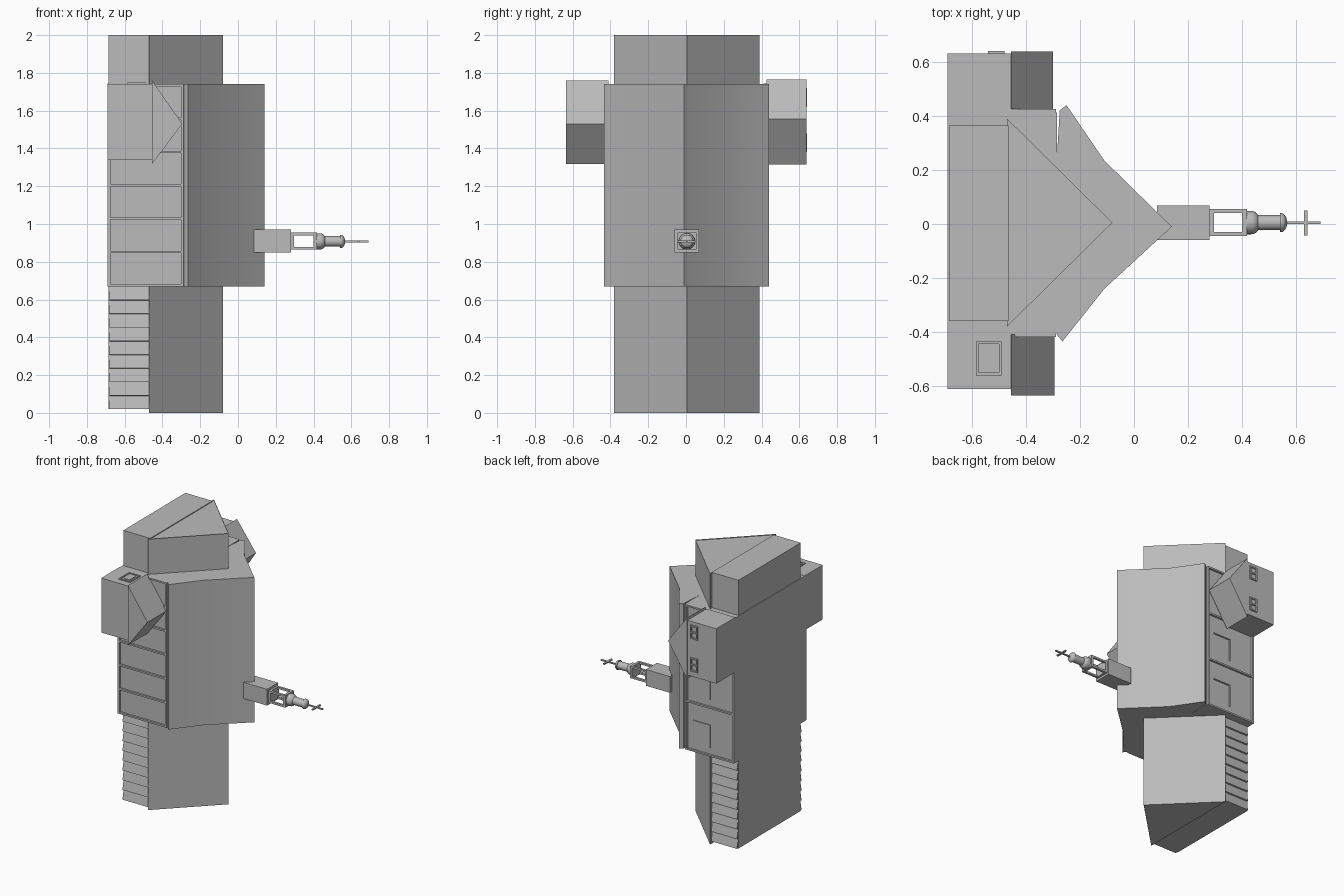
import bpy, bmesh, math
from mathutils import Matrix, Vector

if "Cube" in bpy.data.objects:
    bpy.data.objects.remove(bpy.data.objects["Cube"])

grey = bpy.data.materials.new("matte grey")
grey.diffuse_color = (0.5, 0.5, 0.5, 1)
grey.use_nodes = True
grey.node_tree.nodes["Principled BSDF"].inputs["Base Color"].default_value = grey.diffuse_color


def finish(bm, name):
    bmesh.ops.recalc_face_normals(bm, faces=bm.faces)
    me = bpy.data.meshes.new(name)
    bm.to_mesh(me)
    bm.free()
    ob = bpy.data.objects.new(name, me)
    me.materials.append(grey)
    bpy.context.collection.objects.link(ob)
    return ob


def smooth(ob):
    bpy.ops.object.select_all(action='DESELECT')
    ob.select_set(True)
    bpy.context.view_layer.objects.active = ob
    bpy.ops.object.shade_smooth_by_angle(angle=math.radians(30))


def boxes(name, specs):
    """Each spec is x0, x1, y0, y1, z0, z1."""
    bm = bmesh.new()
    for x0, x1, y0, y1, z0, z1 in specs:
        m = Matrix.Translation(((x0 + x1) / 2, (y0 + y1) / 2, (z0 + z1) / 2))
        m = m @ Matrix.Diagonal((x1 - x0, abs(y1 - y0), z1 - z0, 1))
        bmesh.ops.create_cube(bm, size=1, matrix=m)
    return finish(bm, name)


def prism(name, pts, a, b, axis, rim=0):
    """Extrude a profile along z (points x, y), y or x; optional sunken end."""
    place = {'z': lambda p, t: (p[0], p[1], t),
             'y': lambda p, t: (p[0], t, p[1]),
             'x': lambda p, t: (t, p[0], p[1])}[axis]
    bm = bmesh.new()
    lo = [bm.verts.new(place(p, a)) for p in pts]
    hi = [bm.verts.new(place(p, b)) for p in pts]
    n = len(pts)
    bm.faces.new(lo)
    top = bm.faces.new(hi)
    for i in range(n):
        bm.faces.new((lo[i], lo[(i + 1) % n], hi[(i + 1) % n], hi[i]))
    if rim:
        bmesh.ops.inset_region(bm, faces=[top], thickness=rim)
        bmesh.ops.translate(bm, verts=top.verts, vec=(0, 0, -0.006))
    return finish(bm, name)


def lathe(name, profile, z, y=0.005, steps=24):
    """Spin a profile of (x, radius) about a lengthwise axis."""
    bm = bmesh.new()
    vs = [bm.verts.new((x, y, z + r)) for x, r in profile]
    es = [bm.edges.new(e) for e in zip(vs, vs[1:])]
    bmesh.ops.spin(bm, geom=vs + es, cent=(0, y, z), axis=(1, 0, 0),
                   angle=2 * math.pi, steps=steps)
    bmesh.ops.remove_doubles(bm, verts=bm.verts, dist=1e-5)
    ob = finish(bm, name)
    smooth(ob)
    return ob


# Central column: box at the back, pointed prism at the front
boxes("column_back", [(-0.685, -0.465, -0.36, 0.365, 0.02, 2.0)])
prism("column_front", [(-0.47, -0.38), (-0.08, 0.005), (-0.47, 0.39)],
      0, 2.0, 'z', rim=0.009)

# Louvred slats on the lower column sides
for side, name in ((-1, "right"), (1, "left")):
    pitch = 0.65 / 9
    pts = [(side * 0.35, 0.67), (side * 0.35, 0.02)]
    for i in range(9):
        z = 0.02 + i * pitch
        pts += [(side * 0.377, z), (side * 0.363, z + pitch - 0.002)]
    prism(name + "_louvres", pts, -0.68, -0.47, 'x')

# Body housing and the faceted nose shell
boxes("body", [(-0.69, -0.285, -0.405, 0.412, 0.67, 1.74)])
smooth(prism("nose_shell", [(-0.275, 0.42), (-0.25, 0.44), (-0.11, 0.235),
                            (0.14, -0.01), (-0.11, -0.24), (-0.265, -0.435),
                            (-0.285, -0.41), (-0.30, 0)], 0.67, 1.74, 'z'))


# Framed panels on the body sides
def panel_frame(name, side, y, count):
    y0, y1 = sorted((y, y + side * 0.014))
    specs = [(-0.69, -0.676, y0, y1, 0.67, 1.74),
             (-0.303, -0.289, y0, y1, 0.67, 1.74)]
    for i in range(count + 1):
        z = 0.67 + i * 1.058 / count
        specs.append((-0.676, -0.303, y0, y1, z, z + 0.012))
    boxes(name, specs)


panel_frame("right_panel_frame", -1, -0.405, 6)
panel_frame("left_panel_frame", 1, 0.412, 3)
for i in range(2):
    z = 0.69 + i * 0.353
    boxes("panel_handle", [(-0.49, -0.35, 0.412, 0.419, z + 0.2, z + 0.207),
                           (-0.49, -0.483, 0.412, 0.419, z + 0.04, z + 0.2)])

# Side pods with pointed fronts
boxes("right_pod", [(-0.69, -0.455, -0.61, -0.40, 1.34, 1.742)])
prism("right_pod_tip", [(-0.455, 1.76), (-0.295, 1.53), (-0.455, 1.318)],
      -0.635, -0.41, 'y')
boxes("left_pod", [(-0.69, -0.455, 0.41, 0.632, 1.34, 1.745)])
prism("left_pod_tip", [(-0.455, 1.765), (-0.30, 1.555), (-0.455, 1.315)],
      0.425, 0.638, 'y')


# Square hatch on the right pod and small double windows on the left pod
def frame_specs(u0, u1, v0, v1, w, mid=False):
    s = [(u0, u1, v0, v0 + w), (u0, u1, v1 - w, v1),
         (u0, u0 + w, v0, v1), (u1 - w, u1, v0, v1)]
    if mid:
        s.append((u0, u1, (v0 + v1 - w) / 2, (v0 + v1 + w) / 2))
    return s


boxes("pod_hatch", [(*f, 1.742, 1.748)
                    for f in frame_specs(-0.585, -0.49, -0.56, -0.435, 0.01)])
boxes("hatch_plate", [(-0.562, -0.513, -0.53, -0.465, 1.742, 1.746)])
for zc in (1.43, 1.67):
    boxes("pod_window", [(a, b, 0.63, 0.64, c, d) for a, b, c, d in
                         frame_specs(-0.54, -0.48, zc - 0.05, zc + 0.05, 0.01, True)])

# Front arm: root block and open frame
boxes("arm_block", [(0.085, 0.28, -0.06, 0.068, 0.85, 0.97)])
rails = [(0.28, 0.415, y, y + 0.016, z, z + 0.014)
         for y in (-0.045, 0.04) for z in (0.865, 0.94)]
ends = [(x, x + 0.018, -0.045, 0.056, 0.865, 0.954) for x in (0.278, 0.40)]
boxes("arm_frame", rails + ends)

# Rounded collar, neck and cap
collar = [(0.415, 0.0), (0.415, 0.043)]
collar += [(0.435 + 0.033 * math.sin(t), 0.043 * math.cos(t))
           for t in [math.pi / 2 * i / 6 for i in range(6)]] + [(0.468, 0.0)]
lathe("arm_collar", collar, 0.908)
lathe("arm_neck", [(0.455, 0), (0.455, 0.028), (0.545, 0.028), (0.545, 0)], 0.908)
cap = [(0.54, 0.0), (0.54, 0.035)]
cap += [(0.545 + 0.022 * math.sin(t), 0.035 * math.cos(t))
        for t in [math.pi / 2 * i / 6 for i in range(6)]] + [(0.567, 0.0)]
lathe("arm_cap", cap, 0.908)

# Thin rod with a crossbar
boxes("arm_rod", [(0.56, 0.69, 0.0, 0.01, 0.903, 0.912)])
boxes("arm_crossbar", [(0.63, 0.643, -0.042, 0.05, 0.903, 0.912)])
